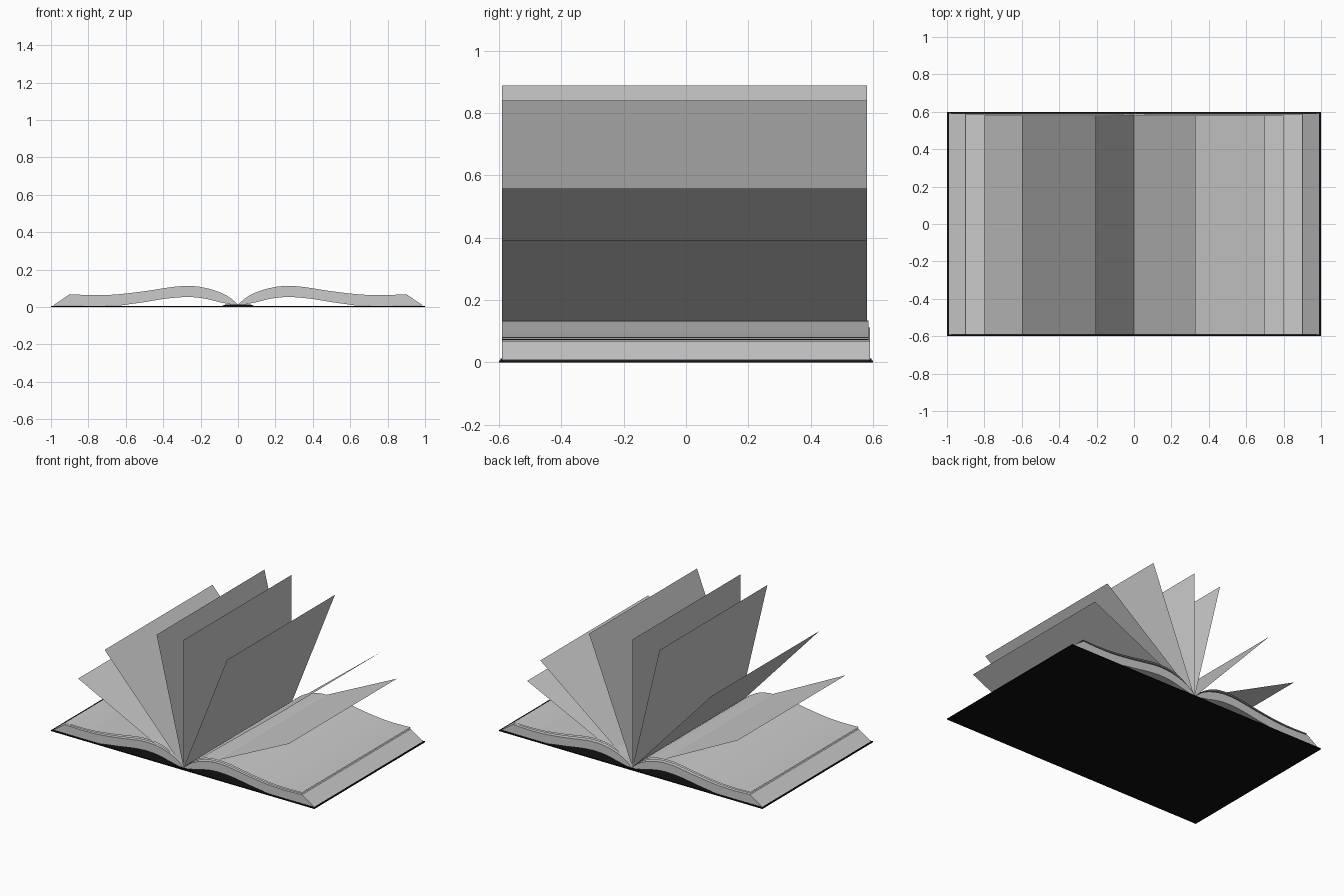
import bpy, bmesh
from mathutils import Vector

if "Cube" in bpy.data.objects:
    bpy.data.objects.remove(bpy.data.objects["Cube"])


def spline(pts, n=4):
    """Catmull-Rom curve through (x, z) points."""
    p = [Vector(q) for q in [pts[0], *pts, pts[-1]]]
    out = []
    for a, b, c, d in zip(p, p[1:], p[2:], p[3:]):
        for i in range(n):
            t = i / n
            out.append(0.5 * (2 * b + (c - a) * t + (2 * a - 5 * b + 4 * c - d) * t * t
                              + (3 * b - a - 3 * c + d) * t ** 3))
    return out + [p[-1]]


def extrude(name, profile, y0, y1, closed=False, mirror=False, smooth=False):
    """Sweep an x-z profile along y; closed profiles get end caps."""
    bm = bmesh.new()
    rows = [[bm.verts.new((x, y, z)) for x, z in profile] for y in (y0, y1)]
    n = len(profile)
    for i in range(n if closed else n - 1):
        j = (i + 1) % n
        bm.faces.new((rows[0][i], rows[0][j], rows[1][j], rows[1][i]))
    if closed:
        bm.faces.new(rows[0][::-1])
        bm.faces.new(rows[1])
        bmesh.ops.recalc_face_normals(bm, faces=bm.faces)
    mesh = bpy.data.meshes.new(name)
    bm.to_mesh(mesh)
    bm.free()
    ob = bpy.data.objects.new(name, mesh)
    bpy.context.collection.objects.link(ob)
    if mirror:
        ob.modifiers.new("mirror", 'MIRROR').use_mirror_merge = False
    if smooth:
        bpy.ops.object.select_all(action='DESELECT')
        ob.select_set(True)
        bpy.context.view_layer.objects.active = ob
        bpy.ops.object.shade_smooth_by_angle(angle=0.5)
    return ob


black = bpy.data.materials.new("cover_black")
black.diffuse_color = (0.005, 0.005, 0.005, 1)
black.use_nodes = True
black.node_tree.nodes["Principled BSDF"].inputs["Base Color"].default_value = black.diffuse_color

# Flat cover and raised spine strip
cover = extrude("cover", [(-1, 0), (1, 0), (1, 0.006), (-1, 0.006)], -0.6, 0.6, True)
spine = extrude("spine_strip", [(-0.09, 0.004), (0.09, 0.004), (0.07, 0.012), (-0.07, 0.012)],
                -0.595, 0.595, True)
for ob in (cover, spine):
    ob.data.materials.append(black)

# Arched page block, hollow beneath, with a slanted fore edge
top = spline([(0.0, 0.012), (0.025, 0.035), (0.06, 0.06), (0.12, 0.087), (0.2, 0.107),
              (0.27, 0.112), (0.35, 0.107), (0.5, 0.084), (0.65, 0.067),
              (0.77, 0.063), (0.9, 0.068)])
bottom = spline([(0.64, 0.0065), (0.5, 0.026), (0.38, 0.045), (0.27, 0.053),
                 (0.18, 0.045), (0.1, 0.026), (0.03, 0.012)])
block = top + [Vector((0.99, 0.007)), Vector((0.8, 0.0063))] + bottom
extrude("page_block", block, -0.59, 0.59, True, True, True)

# Loose sheets lying just above the block
for i, lift in enumerate((0.011, 0.022)):
    sheet = [(x, z + lift * min(1, x / 0.15) * (1 if x < 0.4 else 1 - 0.4 * (x - 0.4) / 0.5))
             for x, z in top]
    extrude(f"loose_sheet_{i + 1}", sheet, -0.59, 0.585, mirror=True, smooth=True)

# Fan of flat turning pages from the spine
tips = [(-0.8, 0.41), (-0.6, 0.66), (-0.205, 0.87), (0.0, 0.888),
        (0.33, 0.84), (0.7, 0.557), (0.8, 0.39)]
for i, tip in enumerate(tips):
    extrude(f"turning_page_{i + 1}", [(0, 0.01), tip], -0.59, 0.58)
